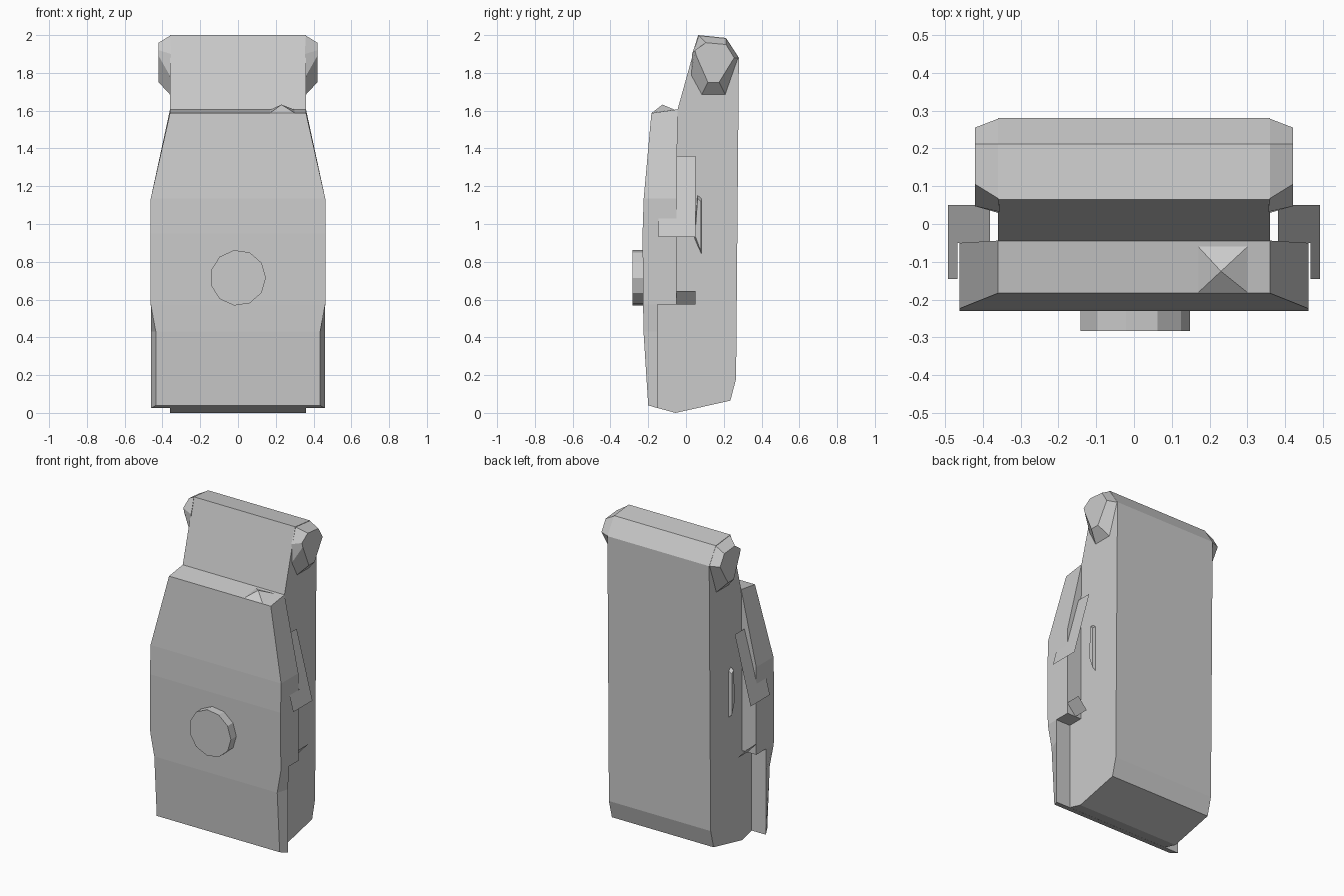
import bpy, bmesh, math

if "Cube" in bpy.data.objects:
    bpy.data.objects.remove(bpy.data.objects["Cube"])


def make(name, verts, faces, solid=True):
    me = bpy.data.meshes.new(name)
    me.from_pydata(verts, [], faces)
    if solid:
        bm = bmesh.new()
        bm.from_mesh(me)
        bmesh.ops.recalc_face_normals(bm, faces=bm.faces)
        bm.to_mesh(me)
        bm.free()
    ob = bpy.data.objects.new(name, me)
    bpy.context.collection.objects.link(ob)
    return ob


def loft(name, rings):
    """Join rings of equal vertex count and cap both ends."""
    n = len(rings[0])
    faces = [tuple(range(n)), tuple(range((len(rings) - 1) * n, len(rings) * n))]
    for k in range(len(rings) - 1):
        a, b = k * n, (k + 1) * n
        faces += [(a + i, a + (i + 1) % n, b + (i + 1) % n, b + i) for i in range(n)]
    return make(name, [v for r in rings for v in r], faces)


def side_ring(x, pts):
    return [(x, y, z) for y, z in pts]


# Body: side profile extruded across the width
body = [(-0.055, 0), (0.235, 0.065), (0.265, 0.18), (0.28, 1.88), (0.212, 1.985),
        (0.065, 2.0), (-0.045, 1.605), (-0.17, 1.5), (-0.17, 0.031)]
loft("body", [side_ring(x, body) for x in (-0.36, 0.36)])

# Front panel: levels of (front x, front y, front z, back x, back y, back z)
levels = [(0.435, -0.20, 0.04, 0.46, -0.15, 0.025),
          (0.435, -0.225, 0.43, 0.46, -0.15, 0.43),
          (0.462, -0.227, 0.575, 0.462, -0.15, 0.575),
          (0.462, -0.227, 0.575, 0.462, -0.05, 0.575),
          (0.462, -0.23, 0.95, 0.462, -0.05, 0.95),
          (0.462, -0.224, 1.135, 0.462, -0.05, 1.135),
          (0.36, -0.183, 1.587, 0.36, -0.044, 1.607)]
panel = loft("front_panel", [[(-fx, fy, fz), (fx, fy, fz), (bx, by, bz), (-bx, by, bz)]
                             for fx, fy, fz, bx, by, bz in levels])
bm = bmesh.new()
bm.from_mesh(panel.data)
bmesh.ops.remove_doubles(bm, verts=bm.verts, dist=0.0001)
bmesh.ops.recalc_face_normals(bm, faces=bm.faces)
bm.to_mesh(panel.data)
bm.free()

# Round knob on the front panel
N = 11
knob = [(0.148 * math.cos(2 * math.pi * i / N), 0.715 + 0.148 * math.sin(2 * math.pi * i / N))
        for i in range(N)]
loft("front_knob", [[(x, y, z) for x, z in knob] for y in (-0.283, -0.21)])

# Small peak on the panel's top ledge
make("ledge_peak",
     [(0.17, -0.181, 1.588), (0.30, -0.181, 1.588), (0.30, -0.06, 1.605),
      (0.17, -0.06, 1.605), (0.23, -0.125, 1.632)],
     [(0, 1, 4), (1, 2, 4), (2, 3, 4), (3, 0, 4), (3, 2, 1, 0)])

# Parts repeated on both sides
ear_base = [(0.032, 1.90), (0.065, 2.0), (0.212, 1.985), (0.28, 1.88),
            (0.21, 1.68), (0.08, 1.68), (0.028, 1.775)]
ear_tip = [(0.047, 1.92), (0.105, 1.96), (0.212, 1.95), (0.255, 1.88),
           (0.175, 1.75), (0.116, 1.75), (0.055, 1.89)]
rib = [(0.04, 0.93), (0.085, 0.83), (0.085, 1.14), (0.06, 1.16)]
strap = [(-0.145, 0.93), (0.05, 0.93), (0.05, 1.36), (-0.05, 1.36), (-0.05, 1.03), (-0.145, 1.03)]
tab = [(-0.05, 0.575), (0.05, 0.575), (0.05, 0.645), (-0.05, 0.645)]


def sheet(name, pts, s, x_at):
    """Thin one-sided flap whose x depends on height, facing outward."""
    order = list(range(len(pts)))
    make(name, [(s * x_at(z), y, z) for y, z in pts],
         [order if s > 0 else order[::-1]], solid=False)


for s, side in ((-1, "left"), (1, "right")):
    loft(side + "_top_ear", [side_ring(s * 0.355, ear_base), side_ring(s * 0.42, ear_tip)])
    loft(side + "_rib", [side_ring(s * 0.35, rib),
                         side_ring(s * 0.38, [(0.065 + (y - 0.065) * 0.7, 1 + (z - 1) * 0.85)
                                              for y, z in rib])])
    sheet(side + "_strap", strap, s, lambda z: 0.492 - (z - 0.93) * 0.26)
    sheet(side + "_tab", tab, s, lambda z: 0.40 + (z - 0.575) * 0.9)
